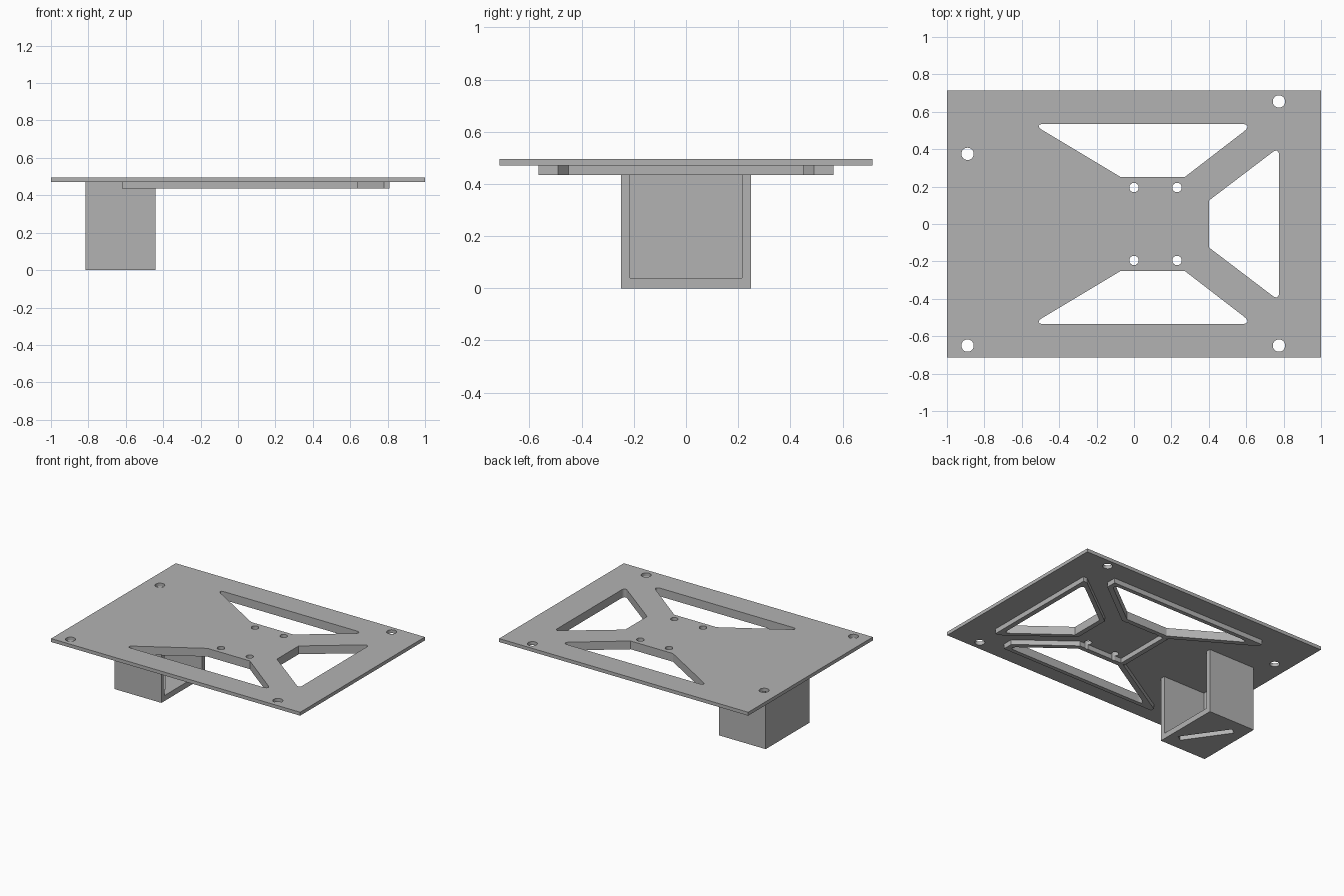
import bpy
import bmesh
import math
from mathutils import Matrix

cube = bpy.data.objects.get("Cube")
if cube:
    bpy.data.objects.remove(cube, do_unlink=True)

grey = bpy.data.materials.new("plain grey")
grey.use_nodes = True
grey.diffuse_color = (0.45, 0.45, 0.45, 1)
grey.node_tree.nodes["Principled BSDF"].inputs["Base Color"].default_value = grey.diffuse_color

TOP, UNDER, RIB = 0.495, 0.47, 0.435


def finish(name, bm):
    bmesh.ops.recalc_face_normals(bm, faces=bm.faces)
    mesh = bpy.data.meshes.new(name)
    bm.to_mesh(mesh)
    bm.free()
    mesh.materials.append(grey)
    obj = bpy.data.objects.new(name, mesh)
    bpy.context.collection.objects.link(obj)
    return obj


def prism(name, points, z0, z1, tip=0):
    """Extrude an outline; the first two corners are rounded when tip > 0."""
    bm = bmesh.new()
    verts = [bm.verts.new((x, y, z0)) for x, y in points]
    bm.faces.new(verts)
    if tip:
        bmesh.ops.bevel(bm, geom=verts[:2], offset=tip, segments=6,
                        profile=0.5, affect='VERTICES')
    top = bmesh.ops.extrude_face_region(bm, geom=bm.faces[:])
    moved = [v for v in top["geom"] if isinstance(v, bmesh.types.BMVert)]
    bmesh.ops.translate(bm, verts=moved, vec=(0, 0, z1 - z0))
    return finish(name, bm)


def box(name, x0, x1, y0, y1, z0, z1):
    return prism(name, [(x0, y0), (x1, y0), (x1, y1), (x0, y1)], z0, z1)


def drill(name, x, y, radius):
    bm = bmesh.new()
    bmesh.ops.create_cone(bm, cap_ends=True, segments=32, radius1=radius, radius2=radius,
                          depth=0.3, matrix=Matrix.Translation((x, y, UNDER)))
    return finish(name, bm)


def cut(obj, cutters):
    for c in cutters:
        mod = obj.modifiers.new("cut", 'BOOLEAN')
        mod.operation = 'DIFFERENCE'
        mod.solver = 'EXACT'
        mod.object = c
    deps = bpy.context.evaluated_depsgraph_get()
    deps.update()
    mesh = bpy.data.meshes.new_from_object(obj.evaluated_get(deps))
    obj.modifiers.clear()
    obj.data = mesh


def flip(points):
    return [(x, -y) for x, y in points]


# Window cutters: two side trapezoids and one end trapezoid
side = [(-0.545, 0.535), (0.64, 0.535), (0.27, 0.25), (-0.07, 0.25)]
end = [(0.775, 0.41), (0.775, -0.41), (0.4, -0.125), (0.4, 0.125)]
windows = [prism("back_window_cutter", side, 0.3, 0.6, 0.065),
           prism("front_window_cutter", flip(side), 0.3, 0.6, 0.065),
           prism("end_window_cutter", end, 0.3, 0.6, 0.04)]

# Screw hole cutters
hub_drills = [drill("hub_hole_cutter", x, s * 0.195, 0.025) for x in (0, 0.23) for s in (-1, 1)]
corner_drills = [drill("corner_hole_cutter", x, y, 0.033)
                 for x, y in ((-0.89, 0.375), (-0.89, -0.65), (0.775, 0.655), (0.775, -0.65))]

# Base plate
plate = box("base_plate", -1, 1, -0.715, 0.715, UNDER, TOP)
cut(plate, windows + hub_drills + corner_drills)

# Stiffening rims under the windows
side_rim = [(-0.62, 0.565), (0.64, 0.565), (0.64, 0.49),
            (0.282, 0.215), (-0.08, 0.215), (-0.62, 0.537)]
end_rim = [(0.81, 0.45), (0.81, -0.45), (0.78, -0.45),
           (0.365, -0.137), (0.365, 0.137), (0.78, 0.45)]
outlines = (("back_rim", side_rim), ("front_rim", flip(side_rim)), ("end_rim", end_rim))
for (name, outline), window in zip(outlines, windows):
    cut(prism(name, outline, RIB, UNDER), [window] + hub_drills)

# Cross rib closing the hub
box("hub_rib", -0.105, -0.07, -0.22, 0.22, RIB, UNDER)

# Holder tray, open towards the hub
x0, x1, half, wall = -0.815, -0.44, 0.25, 0.035
tray = box("holder_tray", x0, x1, -half, half, 0, UNDER)
cavity = box("cavity_cutter", x0 + wall, x1 + 0.1, -half + wall, half - wall, 0.04, 0.6)

# Diagonal strap slot in the tray floor
slot = box("slot_cutter", -0.183, 0.183, -0.025, 0.025, -0.1, 0.1)
slot.data.transform(Matrix.Translation((-0.617, 0, 0)) @ Matrix.Rotation(math.radians(125), 4, 'Z'))
cut(tray, [cavity, slot])

for helper in windows + hub_drills + corner_drills + [cavity, slot]:
    bpy.data.objects.remove(helper, do_unlink=True)
